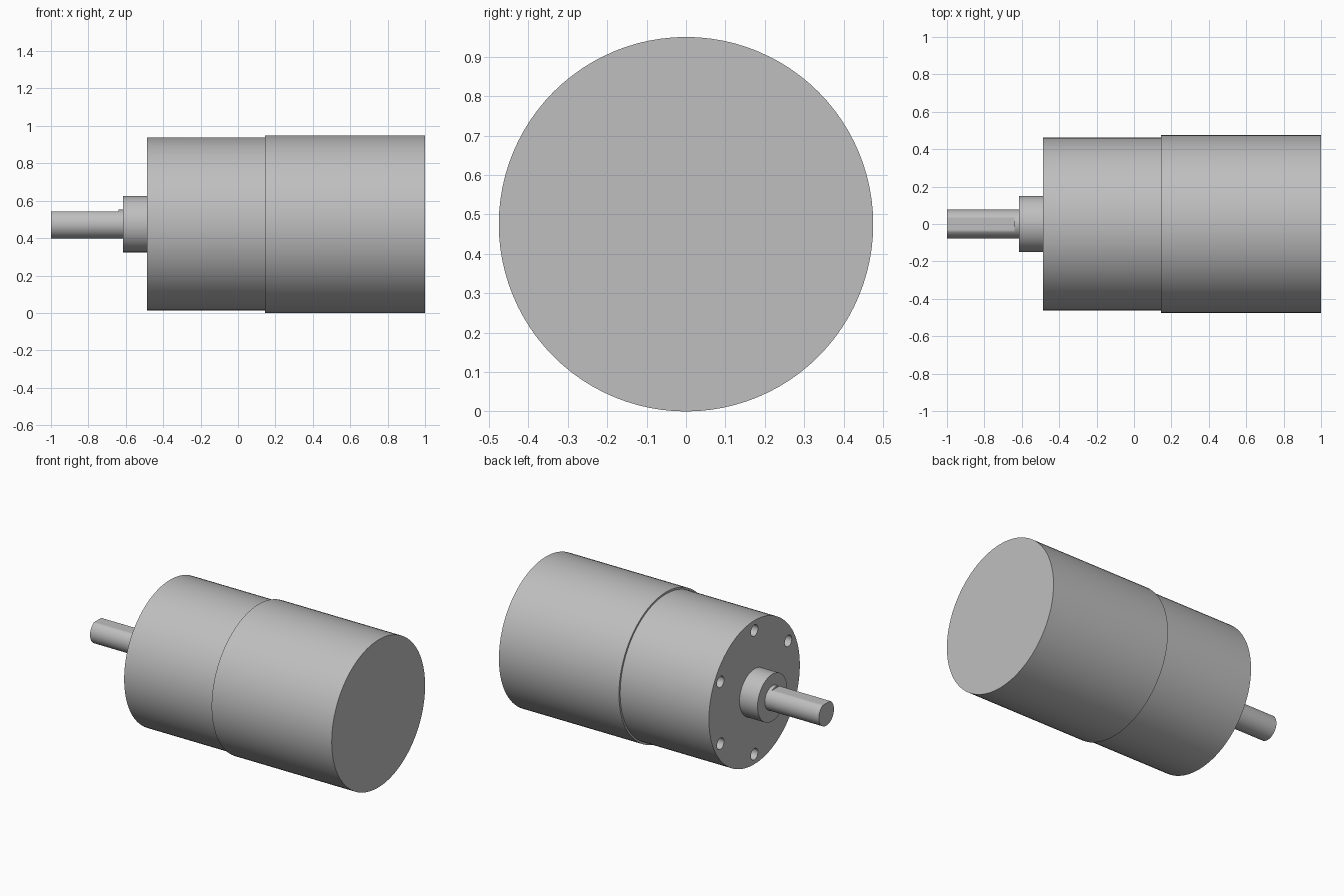
import bpy, bmesh, math
from mathutils import Matrix, Vector

cube = bpy.data.objects.get("Cube")
if cube:
    bpy.data.objects.remove(cube, do_unlink=True)

AXIS_Z = 0.475

metal = bpy.data.materials.new("light_grey_metal")
metal.use_nodes = True
GREY = (0.52, 0.52, 0.52, 1)
metal.diffuse_color = GREY
metal.node_tree.nodes["Principled BSDF"].inputs["Base Color"].default_value = GREY


def add_rod(bm, x0, x1, radius, segments, y=0, z=0):
    """Capped cylinder running along x, placed relative to the motor axis."""
    place = Matrix.Translation(((x0 + x1) / 2, y, AXIS_Z + z))
    turn = Matrix.Rotation(math.pi / 2, 4, "Y")
    return bmesh.ops.create_cone(bm, cap_ends=True, segments=segments, radius1=radius,
                                 radius2=radius, depth=x1 - x0, matrix=place @ turn)["verts"]


def finish(name, bm):
    mesh = bpy.data.meshes.new(name)
    bm.to_mesh(mesh)
    bm.free()
    mesh.materials.append(metal)
    obj = bpy.data.objects.new(name, mesh)
    bpy.context.collection.objects.link(obj)
    return obj


def smooth(obj):
    bpy.ops.object.select_all(action="DESELECT")
    obj.select_set(True)
    bpy.context.view_layer.objects.active = obj
    bpy.ops.object.shade_smooth_by_angle(angle=math.radians(30))


def rod(name, x0, x1, radius, segments=64):
    bm = bmesh.new()
    add_rod(bm, x0, x1, radius, segments)
    return finish(name, bm)


# Motor can, gearbox and the raised boss around the shaft
motor_can = rod("motor_can", 0.145, 1.0, 0.475, 96)
gearbox = rod("gearbox", -0.487, 0.145, 0.4625, 96)
boss = rod("shaft_boss", -0.615, -0.487, 0.151)

# Six blind mounting holes in the gearbox face
bm = bmesh.new()
for i in range(6):
    a = i * math.pi / 3
    add_rod(bm, -0.55, -0.387, 0.036, 24, 0.398 * math.sin(a), 0.398 * math.cos(a))
cutter = finish("hole_cutter", bm)
cutter.hide_render = True
cut = gearbox.modifiers.new("holes", "BOOLEAN")
cut.operation = "DIFFERENCE"
cut.solver = "EXACT"
cut.object = cutter
bpy.context.view_layer.objects.active = gearbox
bpy.ops.object.modifier_apply(modifier=cut.name)
bpy.data.objects.remove(cutter, do_unlink=True)

# Output shaft: round at the root, flattened on top towards the tip
shaft_root = rod("shaft_root", -0.639, -0.615, 0.077)
bm = bmesh.new()
for v in add_rod(bm, -1.0, -0.639, 0.077, 64):
    v.co.z = min(v.co.z, AXIS_Z + 0.067)
shaft = finish("output_shaft", bm)

for part in (motor_can, gearbox, boss, shaft_root, shaft):
    smooth(part)
